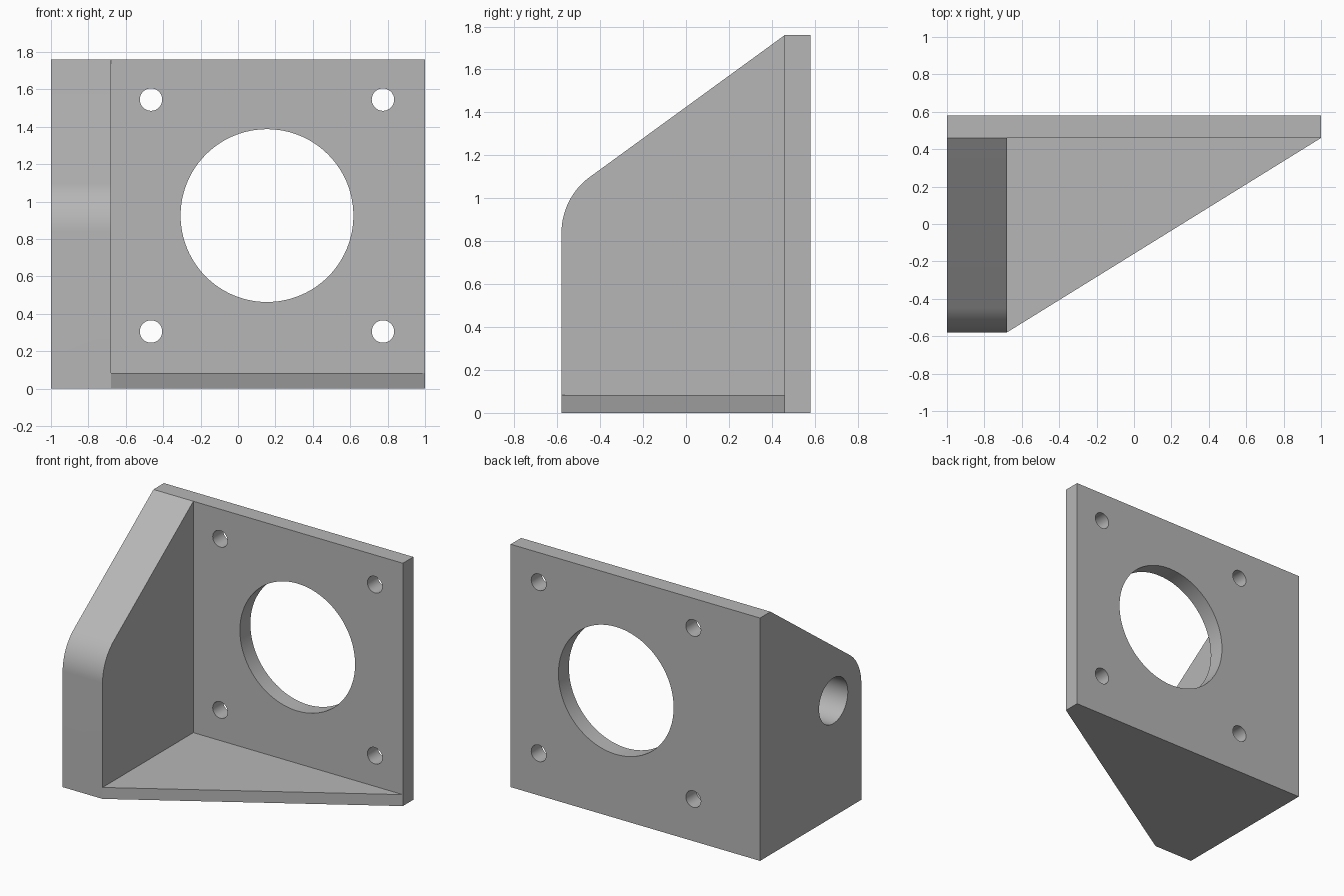
import bpy
import bmesh
from math import radians, cos, sin, pi
from mathutils import Vector

cube = bpy.data.objects.get("Cube")
if cube:
    bpy.data.objects.remove(cube, do_unlink=True)

# Plain grey material
grey = bpy.data.materials.new("plain_grey")
grey.use_nodes = True
colour = (0.47, 0.47, 0.47, 1)
grey.diffuse_color = colour
grey.node_tree.nodes["Principled BSDF"].inputs["Base Color"].default_value = colour


def prism(name, points, direction):
    """Extrude a flat outline along a direction into a closed solid."""
    bm = bmesh.new()
    face = bm.faces.new([bm.verts.new(p) for p in points])
    moved = bmesh.ops.extrude_face_region(bm, geom=[face])["geom"]
    verts = [v for v in moved if isinstance(v, bmesh.types.BMVert)]
    bmesh.ops.translate(bm, verts=verts, vec=Vector(direction))
    # the starting outline stays as the other cap
    bmesh.ops.recalc_face_normals(bm, faces=bm.faces)
    mesh = bpy.data.meshes.new(name)
    bm.to_mesh(mesh)
    bm.free()
    mesh.materials.append(grey)
    obj = bpy.data.objects.new(name, mesh)
    bpy.context.collection.objects.link(obj)
    return obj


def circle(radius, steps):
    return [(radius * cos(2 * pi * i / steps), radius * sin(2 * pi * i / steps))
            for i in range(steps)]


def combine(target, other, operation):
    """Apply a boolean and discard the helper."""
    other.hide_render = True
    mod = target.modifiers.new(operation.lower(), 'BOOLEAN')
    mod.operation = operation
    mod.solver = 'EXACT'
    mod.object = other
    bpy.context.view_layer.objects.active = target
    bpy.ops.object.modifier_apply(modifier=mod.name)
    bpy.data.objects.remove(other, do_unlink=True)


TOP, FRONT, BACK, PLATE = 1.76, -0.58, 0.58, 0.46
INNER = -0.68
PIVOT_Y, PIVOT_Z, ROUND = -0.26, 0.84, 0.32

# Upright mounting plate
bracket = prism("motor_bracket",
                [(-1, PLATE, 0), (1, PLATE, 0), (1, BACK, 0), (-1, BACK, 0)], (0, 0, TOP))

# Thick side wall with a sloping top and a rounded nose
nose = [(PIVOT_Y + ROUND * cos(a), PIVOT_Z + ROUND * sin(a))
        for a in (radians(180 - 54 * i / 16) for i in range(17))]
outline = [(BACK, 0), (FRONT, 0)] + nose + [(PLATE, TOP), (BACK, TOP)]
wall = prism("side_wall", [(-1, y, z) for y, z in outline], (-1 * -1 + INNER, 0, 0))
combine(bracket, wall, 'UNION')

# Thin triangular floor gusset
floor = prism("floor_gusset",
              [(INNER - 0.1, FRONT, 0), (INNER, FRONT, 0), (1, PLATE, 0),
               (INNER - 0.1, PLATE, 0)], (0, 0, 0.083))
combine(bracket, floor, 'UNION')

# Large centre opening and four screw holes through the plate
CX, CZ, PITCH = 0.155, 0.925, 0.62
holes = [(CX, CZ, 0.462, 96)]
holes += [(CX + sx * PITCH, CZ + sz * PITCH, 0.06, 32) for sx in (-1, 1) for sz in (-1, 1)]
for hx, hz, radius, steps in holes:
    cutter = prism("plate_hole_cutter",
                   [(hx + u, PLATE - 0.05, hz + v) for u, v in circle(radius, steps)],
                   (0, 0.3, 0))
    combine(bracket, cutter, 'DIFFERENCE')

# Blind pivot hole in the outer side of the wall
cutter = prism("pivot_hole_cutter",
               [(-1.1, PIVOT_Y + u, PIVOT_Z + v) for u, v in circle(0.165, 48)],
               (0.36, 0, 0))
combine(bracket, cutter, 'DIFFERENCE')

# Smooth round surfaces, crisp corners
bpy.ops.object.select_all(action='DESELECT')
bracket.select_set(True)
bpy.context.view_layer.objects.active = bracket
bpy.ops.object.shade_smooth_by_angle(angle=radians(25))
